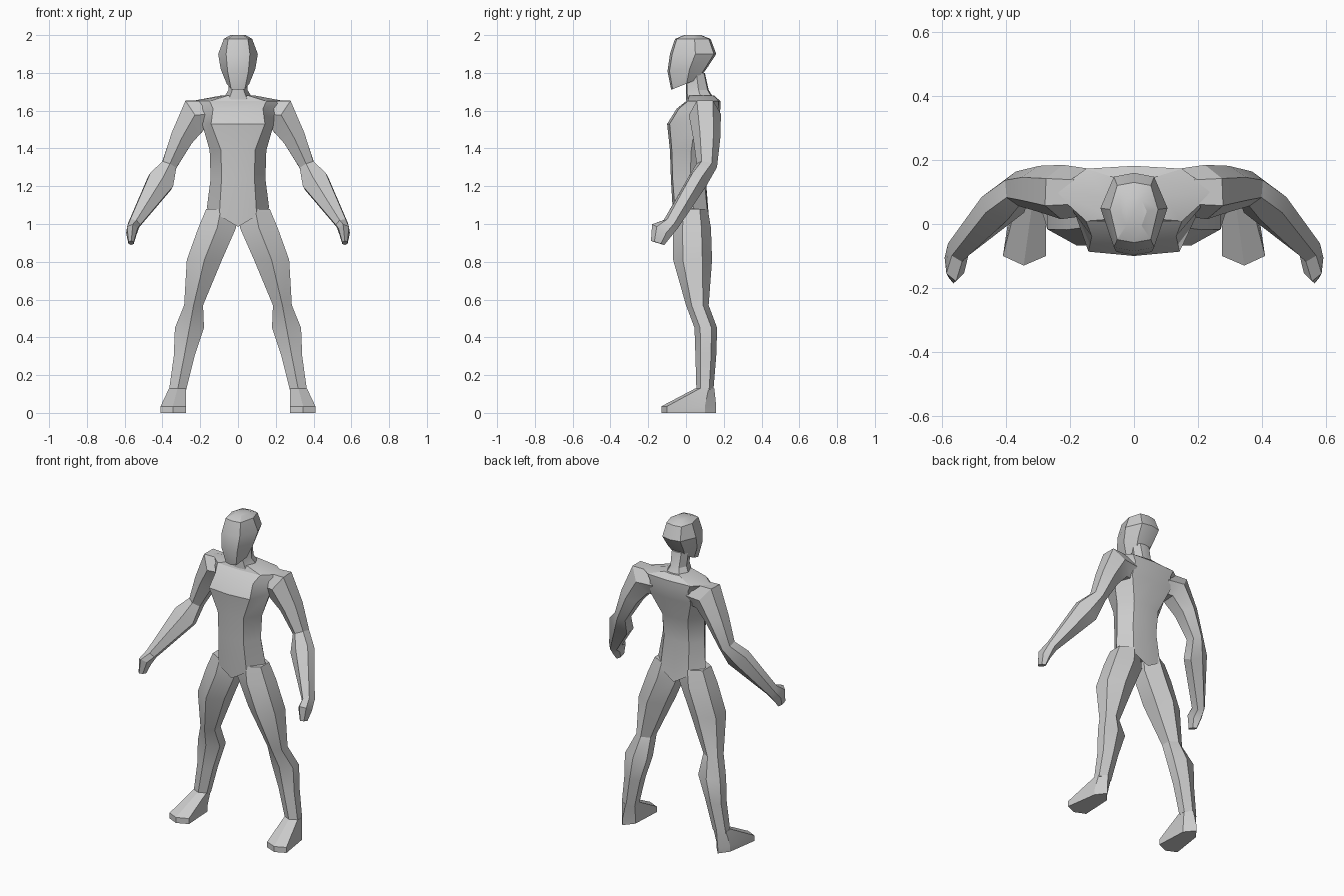
import bpy, bmesh, math
from mathutils import Vector

old = bpy.data.objects.get("Cube")
if old:
    bpy.data.objects.remove(old)

grey = bpy.data.materials.new("clay_grey")
grey.use_nodes = True
GREY = (0.6, 0.6, 0.6, 1)
grey.diffuse_color = GREY
grey.node_tree.nodes["Principled BSDF"].inputs["Base Color"].default_value = GREY


def loft(name, rings, side=1):
    """Skin a stack of equal-count point rings and cap both ends."""
    bm = bmesh.new()
    loops = [[bm.verts.new((p[0] * side, p[1], p[2])) for p in r] for r in rings]
    for lo, hi in zip(loops, loops[1:]):
        for i in range(len(lo)):
            j = (i + 1) % len(lo)
            bm.faces.new((lo[i], lo[j], hi[j], hi[i]))
    bm.faces.new(loops[0])
    bm.faces.new(loops[-1])
    bmesh.ops.recalc_face_normals(bm, faces=bm.faces)
    mesh = bpy.data.meshes.new(name)
    bm.to_mesh(mesh)
    bm.free()
    mesh.materials.append(grey)
    obj = bpy.data.objects.new(name, mesh)
    bpy.context.collection.objects.link(obj)
    bpy.ops.object.select_all(action='DESELECT')
    obj.select_set(True)
    bpy.context.view_layer.objects.active = obj
    bpy.ops.object.shade_smooth_by_angle(angle=math.radians(25))


def body_ring(z, w, front, back, k=0.6, lift=0.0, tilt=0.0):
    """Eight-sided symmetric ring; lift raises the sides, tilt raises the back."""
    mid, d = (front + back) / 2, (back - front) / 2
    shape = [(0, -1), (k, -.9), (1, .1), (k, .9), (0, 1), (-k, .9), (-1, .1), (-k, -.9)]
    return [(u * w, mid + v * d, z + lift * abs(u * w) + tilt * v * d) for u, v in shape]


def limb_rings(path, level=False):
    """Six-sided rings (x, y, z, half width, half depth) along a limb."""
    pts = [Vector(p[:3]) for p in path]
    out = []
    for i, (*_, a, b) in enumerate(path):
        t = (pts[min(i + 1, len(pts) - 1)] - pts[max(i - 1, 0)]).normalized()
        if level:
            t = Vector((0, 0, -1))
        depth = Vector((0, 1, 0))
        depth = (depth - depth.dot(t) * t).normalized()
        wide = depth.cross(t)
        shape = [(0, -1), (1, -.5), (1, .5), (0, 1), (-1, .5), (-1, -.5)]
        out.append([pts[i] + wide * a * u + depth * b * v for u, v in shape])
    return out


# Torso, from crotch to neck base
loft("torso", [
    body_ring(.985, .165, -.065, .125, lift=.6),
    body_ring(1.24, .145, -.08, .105),
    body_ring(1.39, .15, -.085, .12),
    body_ring(1.53, .19, -.10, .17, k=.75),
    body_ring(1.61, .22, -.05, .182),
    body_ring(1.65, .25, .0, .182),
    body_ring(1.68, .09, .01, .15)])

# Neck and head
loft("neck", [
    body_ring(1.66, .08, .0, .15),
    body_ring(1.71, .05, .0, .12),
    body_ring(1.80, .055, .0, .10)])
loft("head", [
    body_ring(1.74, .06, -.078, .07, tilt=.4),
    body_ring(1.82, .092, -.098, .115, tilt=.1),
    body_ring(1.90, .105, -.085, .16),
    body_ring(1.98, .075, -.058, .13, k=.7),
    body_ring(2.0, .04, -.01, .08)])

# Limbs, built for the left and mirrored for the right
arm = [(.12, .10, 1.58, .07, .07), (.225, .10, 1.58, .09, .085),
       (.298, .11, 1.455, .06, .072), (.365, .11, 1.31, .04, .055),
       (.41, .06, 1.225, .07, .055), (.55, -.08, 1.0, .03, .045),
       (.562, -.13, .965, .028, .06), (.566, -.15, .9, .014, .037)]
leg = [(.09, .03, 1.08, .078, .085), (.11, .032, .98, .1, .1),
       (.178, .035, .81, .093, .103), (.235, .06, .57, .05, .06),
       (.257, .105, .45, .077, .06), (.285, .105, .3, .055, .055),
       (.32, .1, .12, .045, .045)]
sole = [(.345, -.13), (.41, -.1), (.38, .1), (.335, .16), (.285, .1), (.275, -.1)]
ankle = [(.32, .05), (.365, .075), (.365, .12), (.32, .15), (.275, .12), (.275, .075)]
foot = [[(x, y, z) for x, y in outline]
        for outline, z in ((sole, 0), (sole, .035), (ankle, .13))]

for label, side in (("left", 1), ("right", -1)):
    loft(label + "_arm", limb_rings(arm), side)
    loft(label + "_leg", limb_rings(leg, level=True), side)
    loft(label + "_foot", foot, side)
